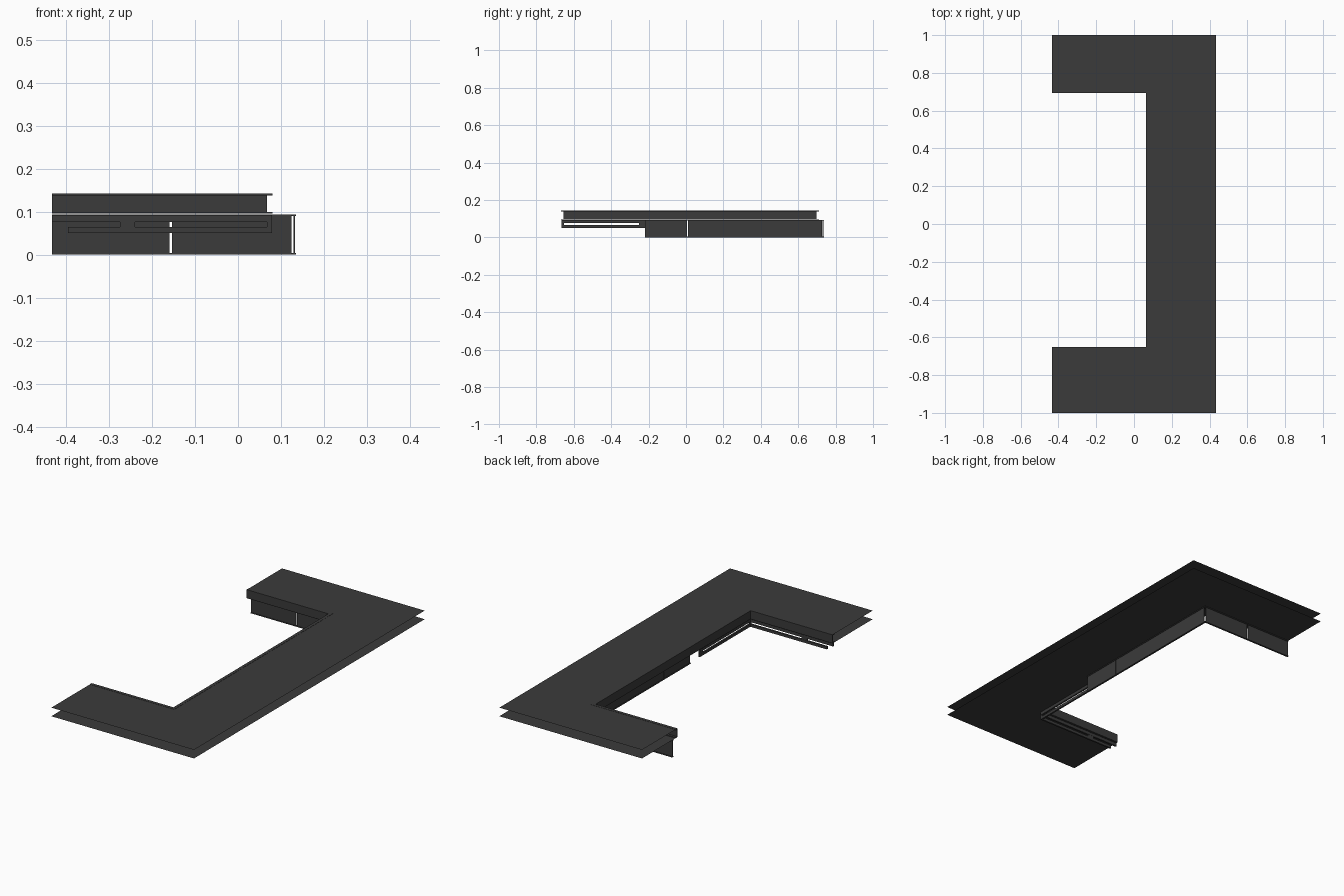
import bpy, bmesh
from mathutils import Vector

cube = bpy.data.objects.get("Cube")
if cube:
    bpy.data.objects.remove(cube, do_unlink=True)

charcoal = bpy.data.materials.new("charcoal")
charcoal.use_nodes = True
colour = (0.043, 0.043, 0.043, 1)
charcoal.diffuse_color = colour
charcoal.node_tree.nodes["Principled BSDF"].inputs["Base Color"].default_value = colour

END = -0.433       # open end of both wings
SIDE = 0.433       # outer long side
HEAD = 0.095       # lower slab level
TOP = 0.143        # upper slab level


def prism(name, outline, z0, z1=None):
    """Flat sheet from an outline, raised to a solid if z1 is given."""
    bm = bmesh.new()
    face = bm.faces.new([bm.verts.new((x, y, z0)) for x, y in outline])
    if z1 is not None:
        new = bmesh.ops.extrude_face_region(bm, geom=[face])["geom"]
        verts = [v for v in new if isinstance(v, bmesh.types.BMVert)]
        bmesh.ops.translate(bm, verts=verts, vec=(0, 0, z1 - z0))
        bmesh.ops.recalc_face_normals(bm, faces=bm.faces)
    mesh = bpy.data.meshes.new(name)
    bm.to_mesh(mesh)
    bm.free()
    mesh.materials.append(charcoal)
    obj = bpy.data.objects.new(name, mesh)
    bpy.context.collection.objects.link(obj)
    return obj


def offset(path, d):
    """Shift a right-angled path to its right-hand side with mitred corners."""
    pts = [Vector(p) for p in path]
    normals = []
    for a, b in zip(pts, pts[1:]):
        t = (b - a).normalized()
        normals.append(Vector((t.y, -t.x)))
    out = []
    for i, p in enumerate(pts):
        shift = Vector((0, 0))
        for n in normals[max(i - 1, 0):i + 1]:
            shift += n
        out.append(tuple(p + shift * d))
    return out


def strip(name, path, d0, d1, z0, z1):
    """Rail of rectangular section that follows a path."""
    prism(name, offset(path, d0) + offset(path, d1)[::-1], z0, z1)


# Upper and lower slabs: thin U-shaped sheets
opening = [(END, -0.65), (0.063, -0.65), (0.063, 0.693), (END, 0.693)]
for name, inset, z in (("upper_slab", 0.012, TOP - 0.001), ("lower_slab", 0.002, HEAD)):
    prism(name, offset(opening, inset) + [(END, 1), (SIDE, 1), (SIDE, -1), (END, -1)], z)

# Upper fascia channel: web on the courtyard side, flanges turned back
strip("fascia_web", opening, 0, 0.004, HEAD + 0.002, TOP)
strip("fascia_top_flange", opening, 0.004, 0.017, TOP - 0.005, TOP)
strip("fascia_bottom_flange", opening, 0.004, 0.017, HEAD + 0.001, HEAD + 0.004)

# Lower recessed wall: head rail, sill and panels
wall = [(0.125, -0.22), (0.125, 0.728), (END, 0.728)]
strip("wall_head", wall, 0, 0.01, HEAD - 0.005, HEAD - 0.001)
strip("wall_sill", wall, 0, 0.01, 0, 0.004)
for i, (y0, y1) in enumerate([(-0.22, 0.006), (0.012, 0.369), (0.37, 0.727)]):
    strip(f"side_wall_panel_{i + 1}", [(0.125, y0), (0.125, y1)], 0.004, 0.007, 0.003, HEAD - 0.004)
for i, (x0, x1) in enumerate([(0.125, -0.153), (-0.159, END)]):
    strip(f"rear_wall_panel_{i + 1}", [(x0, 0.728), (x1, 0.728)], 0.003, 0.006, 0.003, HEAD - 0.004)

# Clerestory strip round the front wing corner
corner = (0.07, -0.657)
upper_run = [(END, corner[1]), corner, (corner[0], -0.22)]
lower_run = [(-0.395, corner[1]), corner, (corner[0], -0.22)]
strip("clerestory_top_rail", upper_run, 0, 0.009, 0.076, HEAD - 0.002)
strip("clerestory_bottom_rail", lower_run, 0, 0.009, 0.05, 0.065)
posts = {
    "clerestory_mullion": [(-0.275, corner[1]), (-0.24, corner[1])],
    "clerestory_corner_post": [(corner[0] - 0.003, corner[1]), corner, (corner[0], -0.652)],
    "clerestory_end_post": [(corner[0], -0.25), (corner[0], -0.22)],
}
for name, path in posts.items():
    strip(name, path, 0.001, 0.008, 0.064, 0.077)
